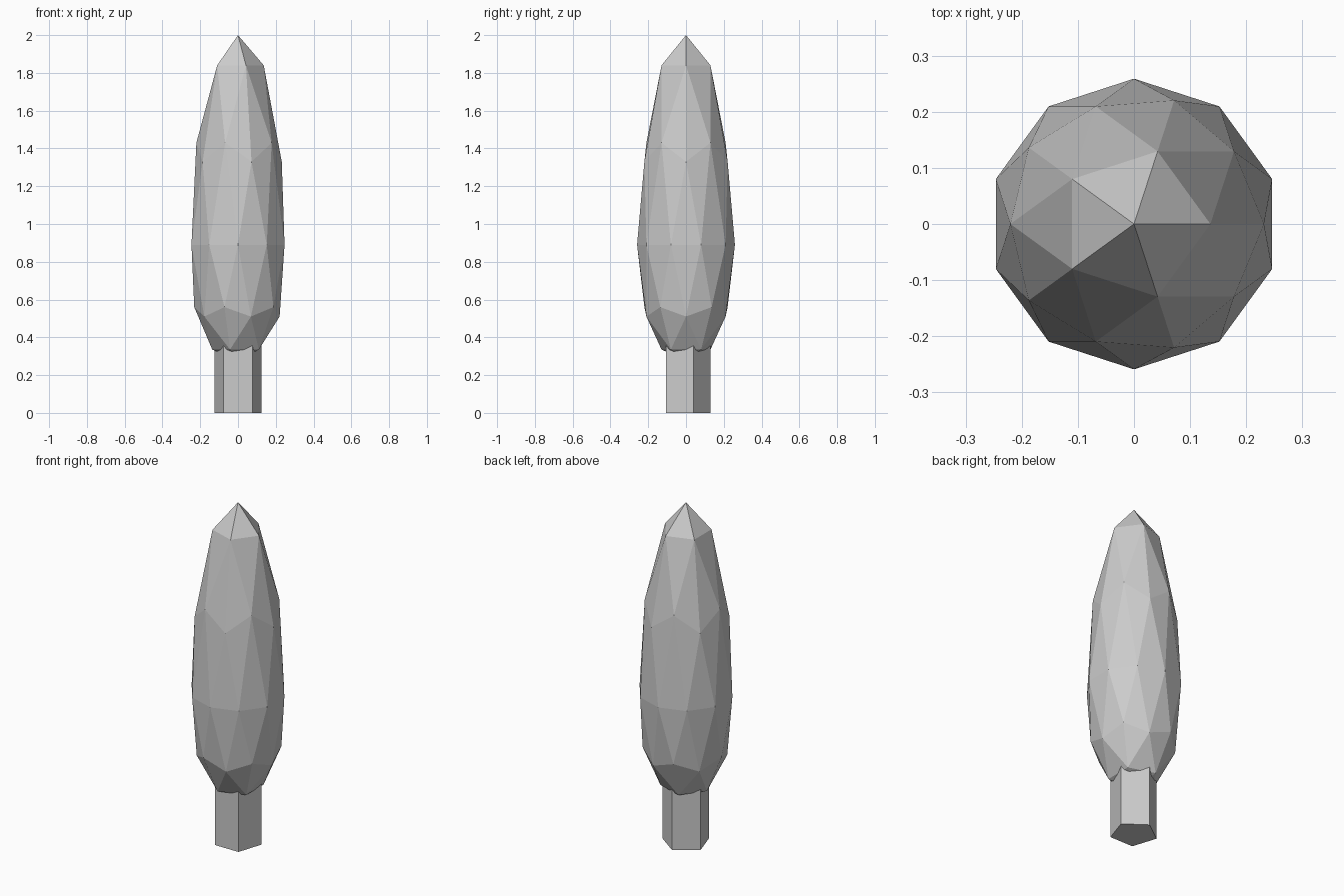
import bpy

if "Cube" in bpy.data.objects:
    bpy.data.objects.remove(bpy.data.objects["Cube"])

# Trunk: five-sided post with one corner towards the back
bpy.ops.mesh.primitive_cylinder_add(vertices=5, radius=0.13, depth=0.5,
                                    location=(0, 0, 0.25))
bpy.context.object.name = "trunk"

# Foliage: low-poly icosphere, each ring moved to its height for the flame shape
bpy.ops.mesh.primitive_ico_sphere_add(subdivisions=2, radius=1)
foliage = bpy.context.object
foliage.name = "foliage"
ring_heights = {1.0: 2.0, 0.851: 1.84, 0.526: 1.43, 0.447: 1.33, 0.0: 0.89,
                -0.447: 0.56, -0.526: 0.51, -0.851: 0.335, -1.0: 0.28}
for v in foliage.data.vertices:
    ring = min(ring_heights, key=lambda z: abs(z - v.co.z))
    v.co = (v.co.x * 0.259, v.co.y * 0.259, ring_heights[ring])
